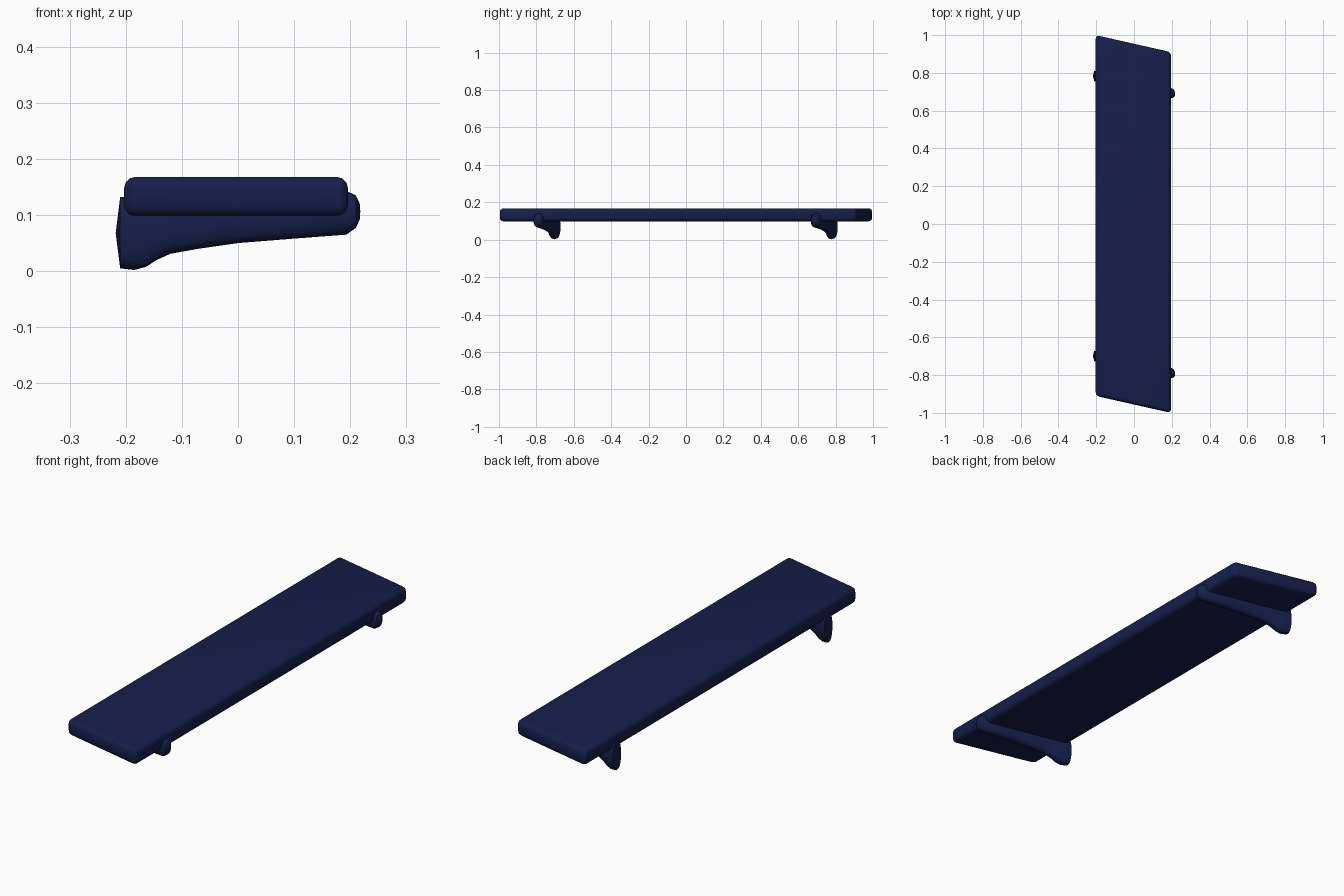
import bpy, bmesh, math

if "Cube" in bpy.data.objects:
    bpy.data.objects.remove(bpy.data.objects["Cube"])

mat = bpy.data.materials.new("navy")
mat.diffuse_color = (0.008, 0.013, 0.07, 1)
mat.use_nodes = True
mat.node_tree.nodes["Principled BSDF"].inputs["Base Color"].default_value = mat.diffuse_color


def finish(bm, name):
    bmesh.ops.recalc_face_normals(bm, faces=bm.faces)
    me = bpy.data.meshes.new(name)
    bm.to_mesh(me)
    bm.free()
    ob = bpy.data.objects.new(name, me)
    bpy.context.collection.objects.link(ob)
    me.materials.append(mat)
    bpy.ops.object.select_all(action='DESELECT')
    bpy.context.view_layer.objects.active = ob
    ob.select_set(True)
    bpy.ops.object.shade_smooth_by_angle(angle=math.radians(40))
    return ob


# Shelf board: slanted-end plank with rounded edges
bm = bmesh.new()
plan = [(-0.203, -0.91), (0.196, -1.0), (0.196, 0.91), (-0.203, 1.0)]
base = bm.faces.new([bm.verts.new((x, y, 0.098)) for x, y in plan])
ext = bmesh.ops.extrude_face_region(bm, geom=[base])
top = [v for v in ext["geom"] if isinstance(v, bmesh.types.BMVert)]
bmesh.ops.translate(bm, verts=top, vec=(0, 0, 0.07))
bmesh.ops.bevel(bm, geom=bm.edges[:], offset=0.02, segments=3, profile=0.5, affect='EDGES')
finish(bm, "shelf_board")

# Bracket sections: x, bottom z, top z, half width
SECTIONS = [
    (-0.210, 0.005, 0.132, 0.028), (-0.185, 0.002, 0.134, 0.030),
    (-0.163, 0.008, 0.134, 0.029), (-0.145, 0.020, 0.134, 0.028),
    (-0.120, 0.031, 0.134, 0.027), (-0.070, 0.040, 0.136, 0.026),
    (0.000, 0.050, 0.138, 0.026), (0.100, 0.058, 0.140, 0.027),
    (0.193, 0.065, 0.143, 0.028), (0.210, 0.077, 0.135, 0.022),
    (0.217, 0.092, 0.120, 0.011),
]
SIDES = 16


def bracket(name, yc):
    bm = bmesh.new()
    rings = []
    for x, z0, z1, w in SECTIONS:
        ring = []
        for i in range(SIDES):
            a = 2 * math.pi * i / SIDES
            c, s = math.cos(a), math.sin(a)
            y = math.copysign(abs(c) ** 0.75, c) * w
            z = (z0 + z1) / 2 + math.copysign(abs(s) ** 0.9, s) * (z1 - z0) / 2
            ring.append(bm.verts.new((x, yc - 0.22 * x + y, z)))
        rings.append(ring)
    for a, b in zip(rings, rings[1:]):
        for i in range(SIDES):
            j = (i + 1) % SIDES
            bm.faces.new((a[i], a[j], b[j], b[i]))
    # slightly domed hook end, closed nose
    for ring, x, z in ((rings[0], -0.218, 0.068), (rings[-1], 0.218, 0.106)):
        tip = bm.verts.new((x, yc - 0.22 * x, z))
        for i in range(SIDES):
            bm.faces.new((ring[i], ring[(i + 1) % SIDES], tip))
    finish(bm, name)


bracket("front_bracket", -0.745)
bracket("back_bracket", 0.737)
